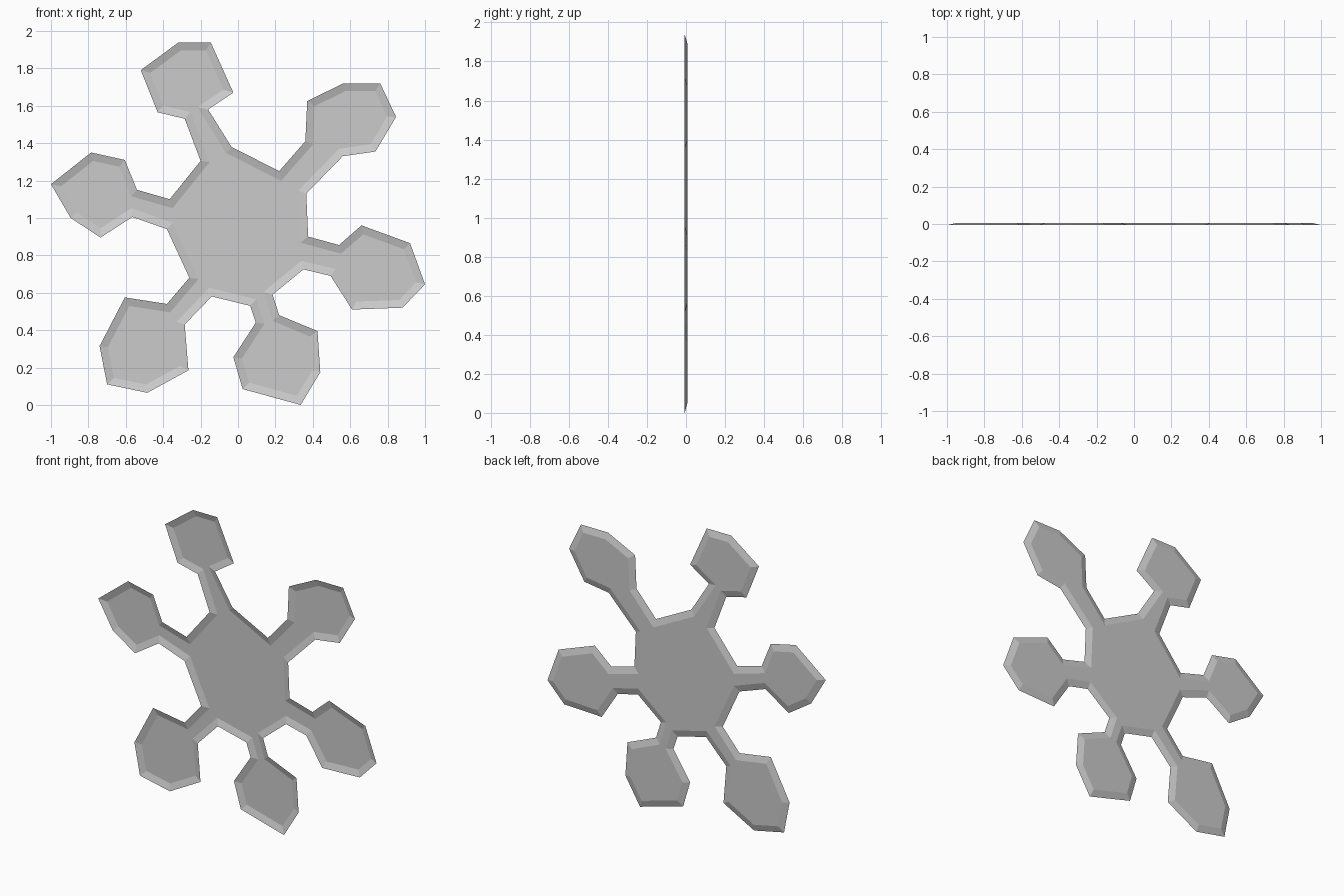
import bpy, bmesh

DEPTH = 0.013   # shell depth along y
BEVEL = 0.042   # width of the sloped rim

# Outline of each lobe with its neck, clockwise seen from the front (x, z)
top = [(-0.20, 1.305), (-0.285, 1.53), (-0.43, 1.565), (-0.52, 1.79), (-0.32, 1.937),
       (-0.145, 1.937), (-0.025, 1.67), (-0.16, 1.58), (-0.035, 1.38)]
upper_right = [(0.22, 1.25), (0.36, 1.41), (0.37, 1.625), (0.565, 1.72), (0.76, 1.72),
               (0.845, 1.54), (0.735, 1.355), (0.56, 1.33), (0.365, 1.13)]
right = [(0.375, 0.90), (0.54, 0.855), (0.66, 0.96), (0.92, 0.865), (1.0, 0.645),
         (0.88, 0.52), (0.61, 0.51), (0.495, 0.69), (0.35, 0.725)]
bottom = [(0.185, 0.59), (0.22, 0.48), (0.425, 0.395), (0.44, 0.175), (0.335, 0.0),
          (0.025, 0.085), (-0.025, 0.255), (0.095, 0.44), (0.065, 0.53)]
lower_left = [(-0.14, 0.58), (-0.285, 0.43), (-0.265, 0.185), (-0.485, 0.065),
              (-0.70, 0.11), (-0.74, 0.315), (-0.605, 0.575), (-0.38, 0.54), (-0.26, 0.68)]
left = [(-0.38, 0.94), (-0.565, 1.005), (-0.735, 0.895), (-0.895, 1.0), (-1.0, 1.18),
        (-0.785, 1.35), (-0.605, 1.31), (-0.54, 1.15), (-0.365, 1.10)]

# Shallow open shell: flat face at the back, sloped rim reaching forward
bm = bmesh.new()
outline = top + upper_right + right + bottom + lower_left + left
face = bm.faces.new([bm.verts.new((x, -DEPTH / 2, z)) for x, z in outline])
bm.normal_update()
bmesh.ops.inset_region(bm, faces=[face], thickness=BEVEL,
                       use_boundary=True, use_even_offset=True)
for v in face.verts:
    v.co.y = DEPTH / 2
bm.normal_update()
bmesh.ops.triangulate(bm, faces=[face])

mesh = bpy.data.meshes.new("splat_shell")
bm.to_mesh(mesh)
bm.free()
splat = bpy.data.objects.new("splat_shell", mesh)
bpy.context.collection.objects.link(splat)
